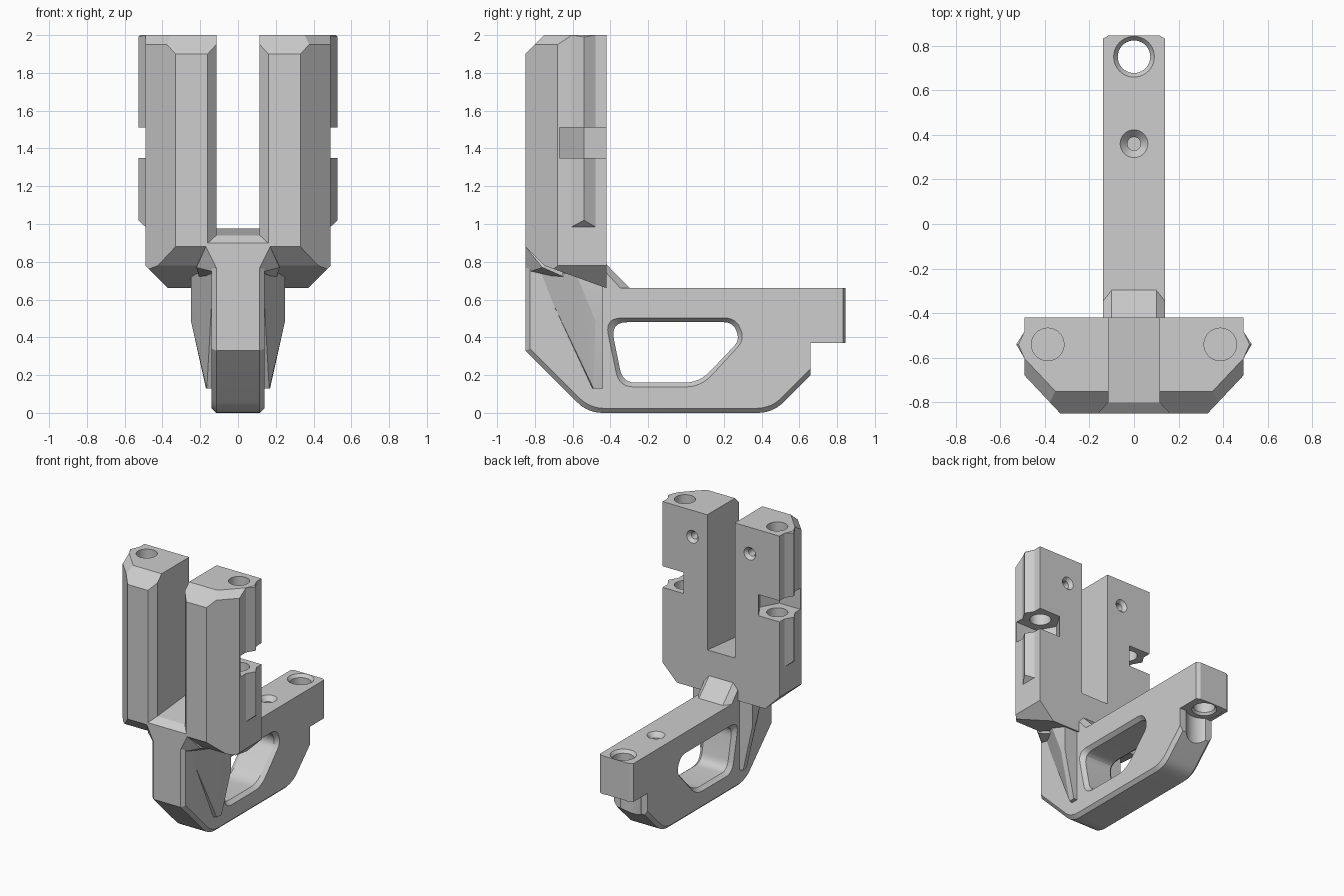
import bpy, bmesh
from math import cos, sin, pi
from mathutils import Vector

cube = bpy.data.objects.get("Cube")
if cube:
    bpy.data.objects.remove(cube, do_unlink=True)

grey = bpy.data.materials.new("light grey")
grey.use_nodes = True
grey.diffuse_color = (0.61, 0.61, 0.61, 1)
grey.node_tree.nodes["Principled BSDF"].inputs["Base Color"].default_value = grey.diffuse_color


def add(name, bm):
    bmesh.ops.recalc_face_normals(bm, faces=bm.faces[:])
    mesh = bpy.data.meshes.new(name)
    bm.to_mesh(mesh)
    bm.free()
    mesh.materials.append(grey)
    ob = bpy.data.objects.new(name, mesh)
    bpy.context.collection.objects.link(ob)
    return ob


def loft_bm(sections):
    """Closed skin through rings of points, capped at both ends."""
    bm = bmesh.new()
    rings = [[bm.verts.new(p) for p in s] for s in sections]
    n = len(rings[0])
    for a, b in zip(rings, rings[1:]):
        for i in range(n):
            j = (i + 1) % n
            bm.faces.new((a[i], a[j], b[j], b[i]))
    bm.faces.new(rings[0])
    bm.faces.new(rings[-1])
    bmesh.ops.recalc_face_normals(bm, faces=bm.faces[:])
    return bm


def hull(name, points):
    bm = bmesh.new()
    for p in points:
        bm.verts.new(p)
    bmesh.ops.convex_hull(bm, input=bm.verts[:])
    return add(name, bm)


def both_sides(points):
    return [(s * x, y, z) for x, y, z in points for s in (1, -1)]


def rounded(points, steps=6):
    """2D polygon whose corners (a, b, size) are rounded by size."""
    out = []
    for i, (a, b, r) in enumerate(points):
        p = Vector((a, b))
        if not r:
            out.append(p)
            continue
        ends = [p + (Vector(q[:2]) - p).normalized() * r
                for q in (points[i - 1], points[(i + 1) % len(points)])]
        for k in range(steps + 1):
            t = k / steps
            out.append(ends[0] * (1 - t) ** 2 + p * 2 * t * (1 - t) + ends[1] * t * t)
    return out


def across(name, layers):
    """Skin through side profiles placed at several x positions."""
    return add(name, loft_bm([[(x, p.x, p.y) for p in ring] for x, ring in layers]))


def turned(name, centre, axis, stations, sides=40):
    """Round cutter: stations are (distance along axis, radius)."""
    x, y = centre
    rings = []
    for d, r in stations:
        ring = []
        for k in range(sides):
            u, v = r * cos(2 * pi * k / sides), r * sin(2 * pi * k / sides)
            ring.append((x + u, y + v, d) if axis == "z" else (x + u, d, y + v))
        rings.append(ring)
    return add(name, loft_bm(rings))


def boolean(ob, tools, operation="DIFFERENCE"):
    for tool in tools:
        tool.hide_render = True
        mod = ob.modifiers.new("cut", "BOOLEAN")
        mod.operation, mod.solver, mod.object = operation, "EXACT", tool
    bpy.context.view_layer.update()
    mesh = bpy.data.meshes.new_from_object(
        ob.evaluated_get(bpy.context.evaluated_depsgraph_get()))
    ob.modifiers.clear()
    ob.data = mesh
    for tool in tools:
        bpy.data.objects.remove(tool, do_unlink=True)


# Lower frame: full profile in the middle, slightly inset profile at the cheeks
def frame_profile(c):
    return rounded([(-.85 + c, .78, 0), (-.85 + c, .33 + c * .41, 0),
                    (-.52 + c * .41, c, .08), (.46 - c * .41, c, .08),
                    (.66, .2 + c * 1.41, 0), (.66, .37, 0), (.845 - c * .6, .37, 0),
                    (.845 - c * .6, .66, 0), (-.43, .66, 0), (-.43, .78, 0)])


full, cheek = frame_profile(0), frame_profile(.024)
frame = across("lower_frame", [(-.14, cheek), (-.115, full), (.115, full), (.14, cheek)])

# Window through the frame, flared at both faces
inner = rounded([(-.40, .48, .09), (.25, .48, .05), (.285, .385, .045), (.07, .16, .08), (-.335, .16, .07)])
outer = rounded([(-.44, .51, .09), (.27, .51, .065), (.32, .39, .06), (.08, .13, .08), (-.36, .13, .08)])
window = across("window_cutter", [(-.15, outer), (-.11, inner), (.11, inner), (.15, outer)])

# Mounting holes and the driver groove below the overhang
mount = turned("mount_cutter", (0, .75), "z", [(.365, .091), (.39, .073), (.637, .073), (.662, .093)])
groove = turned("groove_cutter", (0, .75), "z", [(-.1, .125), (.372, .125)])
pilot = turned("pilot_cutter", (0, .36), "z", [(.53, .03), (.625, .03), (.662, .064)])
boolean(frame, [window, groove, mount, pilot])

# Sloped fillet between arm and block, flare under the block
hull("rear_fillet", both_sides([
    (.1, -.43, .785), (.1, -.42, .785), (.1, -.295, .658), (.14, -.43, .74), (.14, -.42, .74),
    (.14, -.345, .658), (.14, -.43, .65)]))
hull("front_flare", both_sides([
    (.17, -.85, .88), (.116, -.85, .77), (.14, -.82, .75), (.22, -.76, .77),
    (.2, -.6, .88), (.2, -.6, .7)]))

# Side gussets
for side, s in (("left", 1), ("right", -1)):
    hull(side + "_gusset", [(s * x, y, z) for x, y, z in (
        (.12, -.50, .13), (.165, -.49, .13), (.17, -.44, .13), (.12, -.44, .13),
        (.25, -.48, .49), (.25, -.44, .49), (.25, -.58, .73), (.25, -.44, .73),
        (.13, -.79, .76), (.13, -.44, .76), (.13, -.71, .64))])

# Twin tower block: plan outline trimmed by sloping planes
plan = [(.49, -.42), (.49, -.68), (.33, -.85), (-.33, -.85), (-.49, -.68), (-.49, -.42)]
bm = loft_bm([[(x, y, z) for x, y in plan] for z in (.5, 2)])
planes = [((0, -.85, .88), (0, -1, -1)), ((0, -.42, .66), (0, -.12, -.33)),
          ((0, -.85, 1.9), (0, -1, 1))]
for s in (1, -1):
    planes += [((s * .49, 0, .78), (s, 0, -1)), ((s * .49, -.68, 1.95), (s * .7, -.66, 1))]
for point, normal in planes:
    bmesh.ops.bisect_plane(bm, geom=bm.verts[:] + bm.edges[:] + bm.faces[:],
                           plane_co=point, plane_no=normal, clear_outer=True)
    bmesh.ops.holes_fill(bm, edges=[e for e in bm.edges if e.is_boundary], sides=0)
block = add("tower_block", bm)

# Pointed side ribs
ribs = []
for s in (1, -1):
    ribs.append(hull("side_rib", [(s * x, y, z) for x, y, z in (
        (.47, -.605, .985), (.47, -.48, .985), (.49, -.605, .985), (.49, -.48, .985),
        (.528, -.54, 1.02), (.528, -.54, 1.99), (.49, -.605, 2), (.49, -.48, 2),
        (.518, -.54, 2), (.47, -.605, 2), (.47, -.48, 2))]))
boolean(block, ribs, "UNION")

# Centre slot with flared front edges and a rising floor
slot = add("slot_cutter", loft_bm(
    [[(-w, y, z), (w, y, z), (w, y, 2.1), (-w, y, 2.1)]
     for y, w, z in ((-.86, .17, .89), (-.80, .115, .94), (-.40, .115, .978))]))
cutters = [slot]
for s in (1, -1):
    # nut pocket, rod bore and rear screw hole
    pocket = [(.242, -.54), (.314, -.67), (.6, -.67), (.6, -.40), (.314, -.40), (.314, -.42)]
    cutters.append(add("pocket_cutter", loft_bm(
        [[(s * x, y, z) for x, y in pocket] for z in (1.35, 1.51)])))
    cutters.append(turned("bore_cutter", (s * .387, -.54), "z", [(1.1, .073), (2.1, .073)]))
    cutters.append(turned("screw_cutter", (s * .24, 1.8), "y",
                          [(-.66, .027), (-.445, .027), (-.418, .05)], 24))
boolean(block, cutters)

# Smooth the round parts, keep the facets sharp
bpy.ops.object.select_all(action="DESELECT")
for ob in bpy.context.collection.objects:
    if ob.type == "MESH" and grey.name in ob.data.materials:
        ob.select_set(True)
        bpy.context.view_layer.objects.active = ob
bpy.ops.object.shade_smooth_by_angle(angle=pi / 9)
